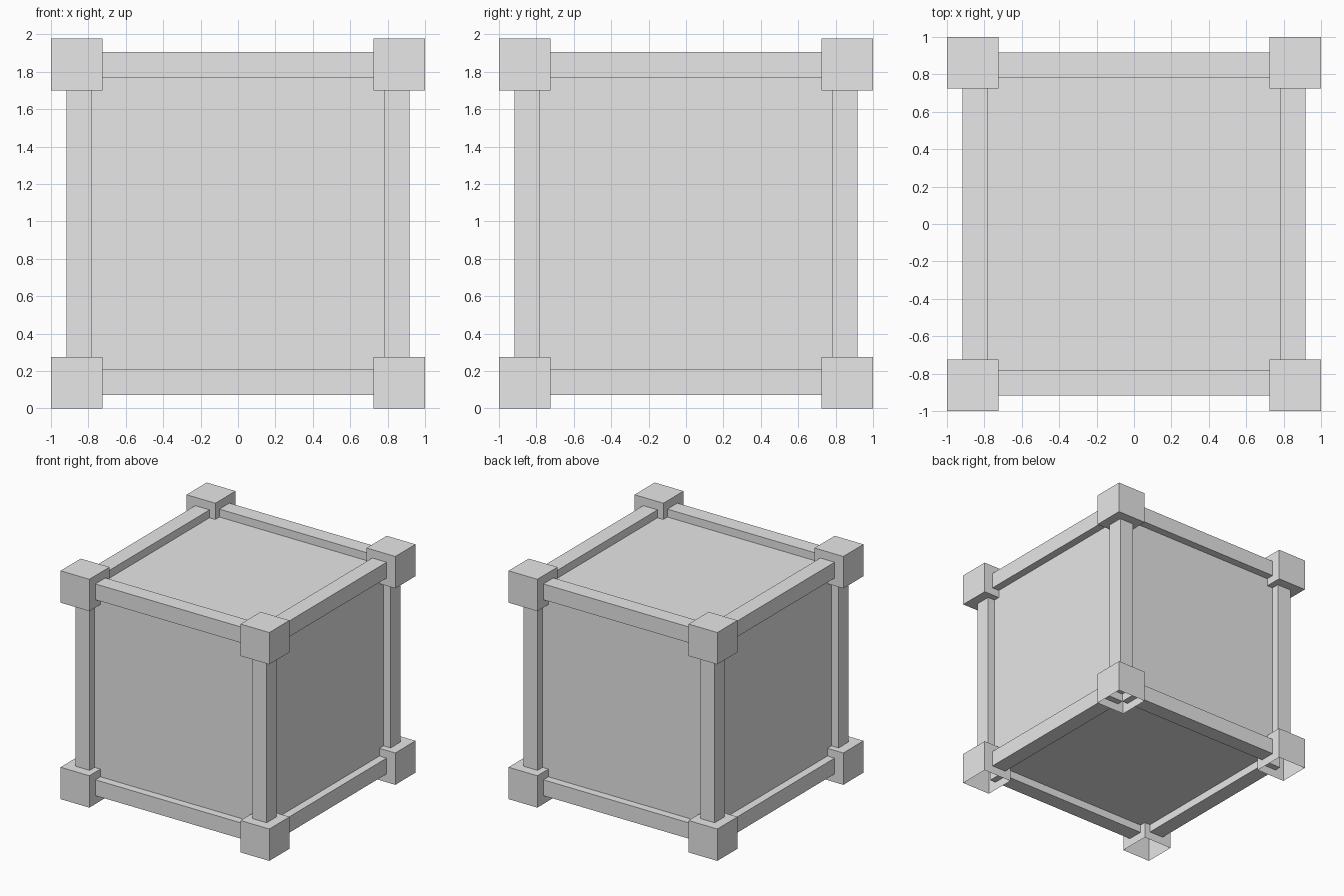
import bpy, bmesh
from itertools import product
from mathutils import Vector

if "Cube" in bpy.data.objects:
    bpy.data.objects.remove(bpy.data.objects["Cube"])

grey = bpy.data.materials.new("light_grey")
grey.use_nodes = True
grey.diffuse_color = (0.8, 0.8, 0.8, 1)
grey.node_tree.nodes["Principled BSDF"].inputs["Base Color"].default_value = (0.8, 0.8, 0.8, 1)

MID = 0.9885      # height of the crate's centre
CORE = 0.848      # half size of the panelled body
RAIL = 0.137      # rail thickness
BLOCK = 0.276     # corner block size


def box(name, centre, size, open_bottom=False):
    """Axis-aligned box, optionally without its underside."""
    bm = bmesh.new()
    bmesh.ops.create_cube(bm, size=1)
    for v in bm.verts:
        v.co = Vector(a * b for a, b in zip(v.co, size)) + Vector(centre)
    if open_bottom:
        bm.normal_update()
        under = [f for f in bm.faces if f.normal.z < -0.5]
        bmesh.ops.delete(bm, geom=under, context="FACES")
    mesh = bpy.data.meshes.new(name)
    bm.to_mesh(mesh)
    bm.free()
    mesh.materials.append(grey)
    obj = bpy.data.objects.new(name, mesh)
    bpy.context.collection.objects.link(obj)
    return obj


# Panelled body
box("crate_body", (0, 0, MID), [2 * CORE] * 3)

# Rails centred on the twelve edges of the body
for axis, label in enumerate(("cross_rail", "side_rail", "upright")):
    for a, b in product((-1, 1), repeat=2):
        centre = [a * CORE, b * CORE]
        centre.insert(axis, 0)
        centre[2] += MID
        size = [RAIL] * 3
        size[axis] = 1.56
        box(label, centre, size)

# Corner blocks, the lower ones hollow underneath
for x, y, z in product((-1, 1), repeat=3):
    off = 1 - BLOCK / 2
    name = "upper_corner_block" if z > 0 else "lower_corner_block"
    box(name, (x * off, y * off, MID + z * (MID - BLOCK / 2)), [BLOCK] * 3, open_bottom=z < 0)
